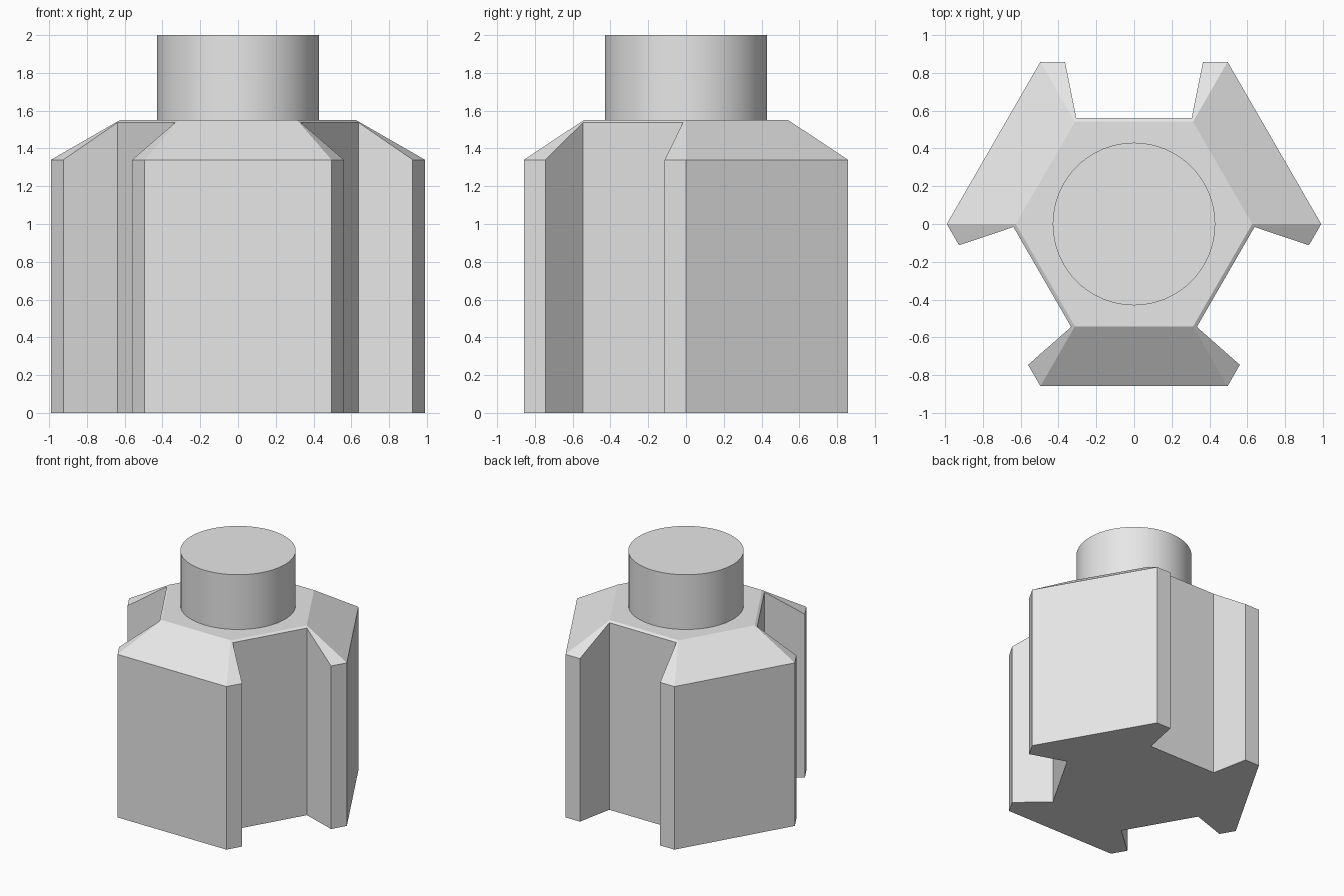
import bpy, bmesh, math
from mathutils import Matrix

cube = bpy.data.objects.get("Cube")
if cube:
    bpy.data.objects.remove(cube, do_unlink=True)

# Single plain grey material
GREY = (0.8, 0.8, 0.8, 1)
grey = bpy.data.materials.new("plain grey")
grey.use_nodes = True
grey.diffuse_color = GREY
grey.node_tree.nodes["Principled BSDF"].inputs["Base Color"].default_value = GREY

R_BODY, R_TOP, R_NECK = 0.99, 0.625, 0.43
Z_SHOULDER, Z_TOP, Z_END = 1.34, 1.55, 2.0


def make_object(name, bm):
    bmesh.ops.recalc_face_normals(bm, faces=bm.faces)
    mesh = bpy.data.meshes.new(name)
    bm.to_mesh(mesh)
    bm.free()
    mesh.materials.append(grey)
    obj = bpy.data.objects.new(name, mesh)
    bpy.context.collection.objects.link(obj)
    return obj


def loft(bm, rings):
    """Skin a stack of equal point rings and cap both ends."""
    loops = [[bm.verts.new(p) for p in ring] for ring in rings]
    for low, high in zip(loops, loops[1:]):
        for i in range(len(low)):
            j = (i + 1) % len(low)
            bm.faces.new((low[i], low[j], high[j], high[i]))
    bm.faces.new(loops[0][::-1])
    bm.faces.new(loops[-1])


def polygon(radius, z, sides):
    angles = [math.tau * i / sides for i in range(sides)]
    return [(radius * math.cos(a), radius * math.sin(a), z) for a in angles]


# Hexagonal body with sloped shoulders
bm = bmesh.new()
loft(bm, [polygon(R_BODY, 0, 6), polygon(R_BODY, Z_SHOULDER, 6), polygon(R_TOP, Z_TOP, 6)])
body = make_object("hex_body", bm)

# Flared channels on three alternate sides
bm = bmesh.new()
flare = 0.405
profile = [(-0.305, 0.56), (0.305, 0.56), (flare, 1.055), (-flare, 1.055)]
for k in range(3):
    turn = Matrix.Rotation(k * math.tau / 3, 3, "Z")
    loft(bm, [[turn @ Matrix.Translation((x, y, z)).translation for x, y in profile]
              for z in (-0.2, 1.8)])
cutter = make_object("channel_cutter", bm)
cutter.hide_render = True

cut = body.modifiers.new("channels", "BOOLEAN")
cut.operation = "DIFFERENCE"
cut.solver = "EXACT"
cut.object = cutter
bpy.context.view_layer.objects.active = body
bpy.ops.object.modifier_apply(modifier=cut.name)
bpy.data.objects.remove(cutter, do_unlink=True)

# Round neck
bm = bmesh.new()
loft(bm, [polygon(R_NECK, Z_TOP, 64), polygon(R_NECK, Z_END, 64)])
neck = make_object("round_neck", bm)
bpy.ops.object.select_all(action="DESELECT")
neck.select_set(True)
bpy.context.view_layer.objects.active = neck
bpy.ops.object.shade_smooth_by_angle(angle=math.radians(30))
